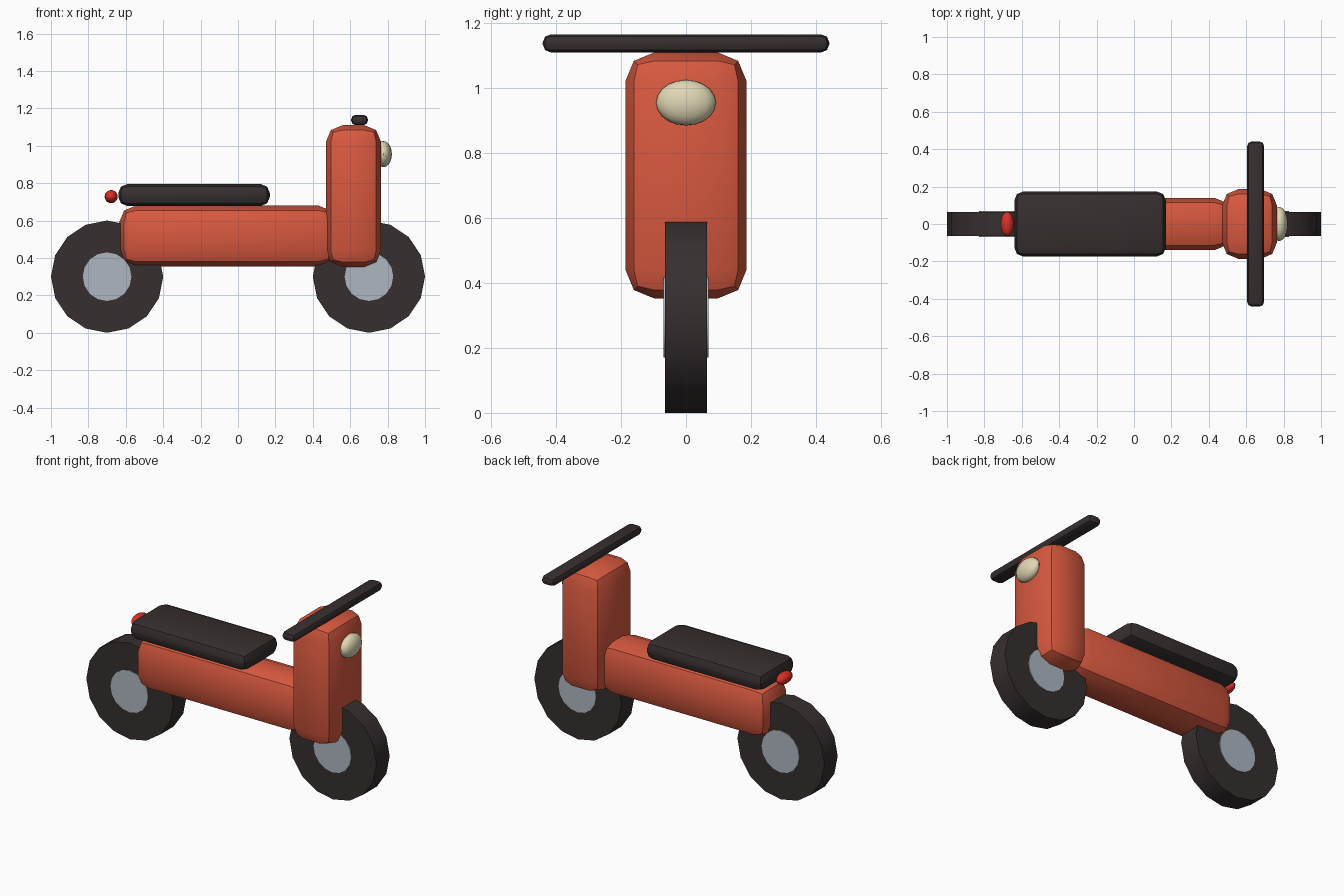
import bpy
from math import radians

if "Cube" in bpy.data.objects:
    bpy.data.objects.remove(bpy.data.objects["Cube"], do_unlink=True)


def make_material(name, rgb):
    mat = bpy.data.materials.new(name)
    mat.use_nodes = True
    color = (*rgb, 1)
    mat.diffuse_color = color
    mat.node_tree.nodes["Principled BSDF"].inputs["Base Color"].default_value = color
    return mat


paint = make_material("orange red paint", (0.69, 0.1, 0.05))
rubber = make_material("dark rubber", (0.038, 0.028, 0.029))
metal = make_material("grey metal", (0.42, 0.47, 0.53))
cream = make_material("cream glass", (0.75, 0.68, 0.46))
red = make_material("red glass", (0.7, 0.03, 0.02))


def finish(name, mat):
    obj = bpy.context.object
    obj.name = name
    obj.data.materials.append(mat)
    bpy.ops.object.shade_smooth_by_angle(angle=radians(40))
    return obj


def rounded_box(name, x, y, z, bevel, mat):
    """Box from (min, max) in x and z and a half width in y."""
    center = ((x[0] + x[1]) / 2, 0, (z[0] + z[1]) / 2)
    bpy.ops.mesh.primitive_cube_add(size=1, location=center)
    obj = bpy.context.object
    obj.scale = (x[1] - x[0], 2 * y, z[1] - z[0])
    bpy.ops.object.transform_apply(location=False, rotation=False, scale=True)
    mod = obj.modifiers.new("rounded edges", "BEVEL")
    mod.width = bevel
    mod.segments = 2
    bpy.ops.object.modifier_apply(modifier=mod.name)
    return finish(name, mat)


def disc(name, x, radius, width, mat):
    bpy.ops.mesh.primitive_cylinder_add(vertices=16, radius=radius, depth=width,
                                        location=(x, 0, 0.3),
                                        rotation=(radians(90), 0, 0))
    return finish(name, mat)


def lamp(name, x, z, radii, mat):
    bpy.ops.mesh.primitive_uv_sphere_add(segments=16, ring_count=10, radius=1,
                                         location=(x, 0, z))
    bpy.context.object.scale = radii
    bpy.ops.object.transform_apply(location=False, rotation=False, scale=True)
    return finish(name, mat)


# Wheels
for side, x in (("front", 0.7), ("rear", -0.7)):
    disc(side + "_tyre", x, 0.3, 0.13, rubber)
    disc(side + "_hub", x, 0.13, 0.14, metal)

# Painted body and front column
rounded_box("body", (-0.635, 0.52), 0.14, (0.355, 0.68), 0.09, paint)
rounded_box("front_column", (0.47, 0.765), 0.187, (0.352, 1.11), 0.09, paint)

# Seat and handlebar
rounded_box("seat", (-0.64, 0.17), 0.174, (0.678, 0.795), 0.048, rubber)
rounded_box("handlebar", (0.605, 0.695), 0.441, (1.11, 1.165), 0.024, rubber)

# Lamps
lamp("headlight", 0.777, 0.955, (0.046, 0.092, 0.07), cream)
lamp("tail_light", -0.678, 0.728, (0.035, 0.066, 0.035), red)
